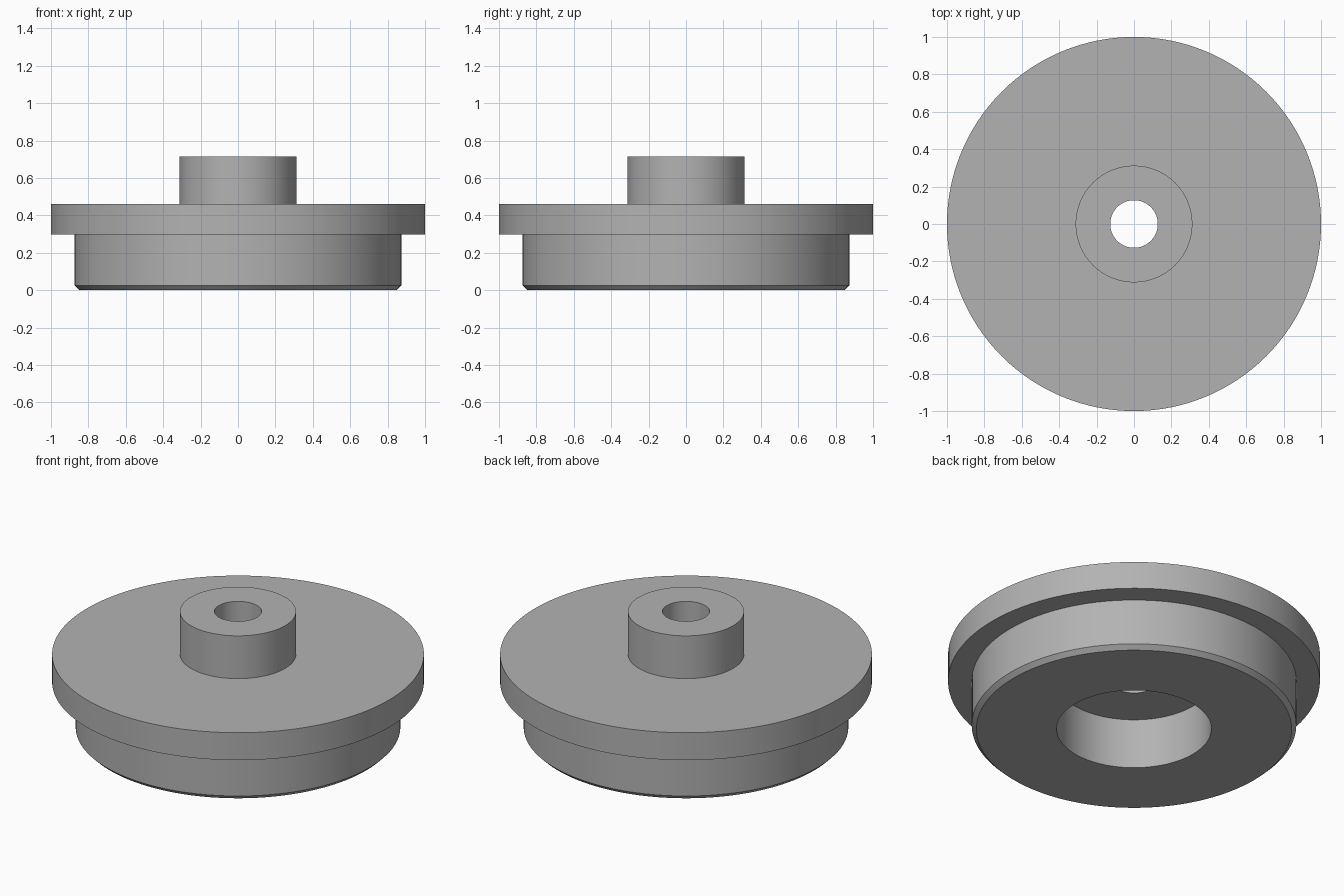
import bpy
import bmesh
from math import radians, tau

default_cube = bpy.data.objects.get("Cube")
if default_cube:
    bpy.data.objects.remove(default_cube, do_unlink=True)

SEGMENTS = 128

# Main dimensions
FLANGE_R, BODY_R, HUB_R = 1.0, 0.873, 0.312
RECESS_R, BORE_R = 0.416, 0.127
STEP_Z, FLANGE_Z, HUB_Z = 0.297, 0.46, 0.714
CHAMFER = 0.025


def flat_material(name, colour):
    mat = bpy.data.materials.new(name)
    mat.use_nodes = True
    mat.diffuse_color = colour
    mat.node_tree.nodes["Principled BSDF"].inputs["Base Color"].default_value = colour
    return mat


def lathe(name, profile, material):
    """Revolve a closed (radius, height) profile around the z axis."""
    bm = bmesh.new()
    verts = [bm.verts.new((r, 0, z)) for r, z in profile]
    edges = [bm.edges.new((v, verts[i - 1])) for i, v in enumerate(verts)]
    bmesh.ops.spin(bm, geom=verts + edges, axis=(0, 0, 1), cent=(0, 0, 0),
                   angle=tau, steps=SEGMENTS)
    bmesh.ops.remove_doubles(bm, verts=bm.verts, dist=0.0001)
    bmesh.ops.recalc_face_normals(bm, faces=bm.faces)
    mesh = bpy.data.meshes.new(name)
    bm.to_mesh(mesh)
    bm.free()
    mesh.materials.append(material)
    obj = bpy.data.objects.new(name, mesh)
    bpy.context.collection.objects.link(obj)
    bpy.ops.object.select_all(action='DESELECT')
    obj.select_set(True)
    bpy.context.view_layer.objects.active = obj
    bpy.ops.object.shade_smooth_by_angle(angle=radians(30))
    return obj


grey = flat_material("grey", (0.45, 0.45, 0.45, 1))

# One turned solid: recessed body, wide flange and bored hub
lathe("flanged_hub", [
    (RECESS_R, 0), (BODY_R - CHAMFER, 0), (BODY_R, CHAMFER),   # chamfered body
    (BODY_R, STEP_Z), (FLANGE_R, STEP_Z), (FLANGE_R, FLANGE_Z),  # flange
    (HUB_R, FLANGE_Z), (HUB_R, HUB_Z),                         # hub
    (BORE_R, HUB_Z), (BORE_R, STEP_Z), (RECESS_R, STEP_Z),     # bore and recess
], grey)
